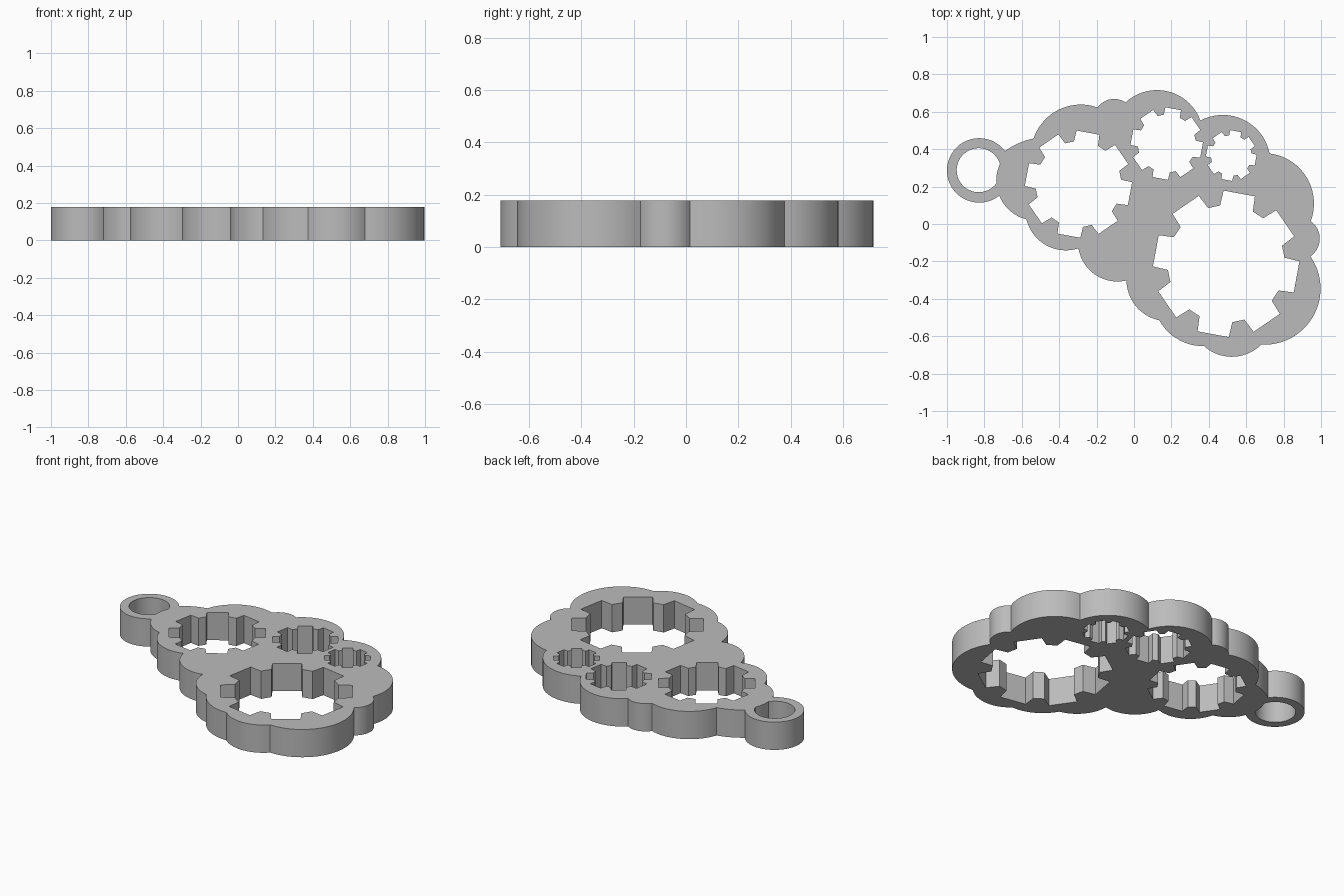
import bpy, bmesh
from math import cos, sin, pi, radians, atan2
from mathutils import Vector

cube = bpy.data.objects.get("Cube")
if cube:
    bpy.data.objects.remove(cube, do_unlink=True)

THICKNESS = 0.178


def arc(a, m, b, step=radians(5)):
    """Points of the circular arc from a through m up to, but without, b."""
    a, m, b = Vector(a), Vector(m), Vector(b)
    d = 2 * (a.x * (m.y - b.y) + m.x * (b.y - a.y) + b.x * (a.y - m.y))
    aa, mm, bb = a.dot(a), m.dot(m), b.dot(b)
    c = Vector(((aa * (m.y - b.y) + mm * (b.y - a.y) + bb * (a.y - m.y)) / d,
                (aa * (b.x - m.x) + mm * (a.x - b.x) + bb * (m.x - a.x)) / d))
    r = (a - c).length
    ang = [atan2(p.y - c.y, p.x - c.x) for p in (a, m, b)]
    sweep = (ang[2] - ang[0]) % (2 * pi)
    if (ang[1] - ang[0]) % (2 * pi) > sweep:
        sweep -= 2 * pi
    n = max(4, round(abs(sweep) / step))
    return [(c.x + r * cos(ang[0] + sweep * i / n),
             c.y + r * sin(ang[0] + sweep * i / n)) for i in range(n)]


def arc_loop(points):
    """Closed chain of arcs; points alternate corner, middle, corner, middle."""
    loop = []
    for i in range(0, len(points), 2):
        loop += arc(points[i], points[i + 1], points[(i + 2) % len(points)])
    return loop


def gear_hole(x, y, r, teeth=8, phase=12):
    """Opening with straight gaps between trapezoid teeth that point inward."""
    loop = []
    for t in range(teeth):
        mid = phase + t * 360 / teeth
        for off, k in ((-10, 1), (-6, 0.8), (6, 0.8), (10, 1)):
            a = radians(mid + off)
            loop.append((x + r * k * cos(a), y + r * k * sin(a)))
    return loop


# Scalloped rim, clockwise from the top of the hanging ring
rim = arc_loop([
    (-.69, .39), (-.63, .426), (-.537, .457), (-.302, .638),
    (-.195, .623), (-.115, .668), (-.045, .65), (.12, .716),
    (.355, .553), (.478, .583), (.725, .377), (.886, .297),
    (.945, .015), (.993, -.08), (.943, -.173), (.91, -.557),
    (.68, -.645), (.525, -.71), (.375, -.653), (.243, -.621),
    (.135, -.515), (.009, -.438), (-.04, -.302), (-.223, -.259),
    (-.297, -.13), (-.515, -.08), (-.575, .025), (-.669, .076),
    (-.72, .152), (-1, .29)])

# Ring opening, with the plate bulging slightly into it
ring_hole = arc_loop([(-.736, .217), (-.948, .286), (-.717, .32), (-.734, .265)])

# Toothed openings
holes = [gear_hole(.493, -.213, .392), gear_hole(-.297, .213, .287),
         gear_hole(.175, .43, .194), gear_hole(.52, .366, .136)]

# Filled, extruded flat curve
curve = bpy.data.curves.new("plate_profile", 'CURVE')
curve.dimensions = '2D'
curve.fill_mode = 'BOTH'
curve.extrude = THICKNESS / 2
for loop in [rim, ring_hole] + holes:
    spline = curve.splines.new('POLY')
    spline.points.add(len(loop) - 1)
    for p, (x, y) in zip(spline.points, loop):
        p.co = (x, y, 0, 1)
    spline.use_cyclic_u = True
profile = bpy.data.objects.new("plate_profile", curve)
bpy.context.collection.objects.link(profile)
bpy.context.view_layer.update()
deps = bpy.context.evaluated_depsgraph_get()
mesh = bpy.data.meshes.new_from_object(profile.evaluated_get(deps))
bpy.data.objects.remove(profile, do_unlink=True)

# Weld caps to walls and stand the plate on the ground
bm = bmesh.new()
bm.from_mesh(mesh)
bmesh.ops.remove_doubles(bm, verts=bm.verts, dist=0.0002)
bmesh.ops.recalc_face_normals(bm, faces=bm.faces)
bmesh.ops.translate(bm, verts=bm.verts, vec=(0, 0, THICKNESS / 2))
bm.to_mesh(mesh)
bm.free()
mesh.name = "gear_plate"
plate = bpy.data.objects.new("gear_plate", mesh)
bpy.context.collection.objects.link(plate)

# Grey material
grey = bpy.data.materials.new("plain_grey")
grey.use_nodes = True
color = (0.5, 0.5, 0.5, 1)
grey.diffuse_color = color
grey.node_tree.nodes["Principled BSDF"].inputs["Base Color"].default_value = color
mesh.materials.clear()
mesh.materials.append(grey)

# Smooth curved walls, crisp edges
bpy.ops.object.select_all(action='DESELECT')
plate.select_set(True)
bpy.context.view_layer.objects.active = plate
bpy.ops.object.shade_smooth_by_angle(angle=radians(20))
